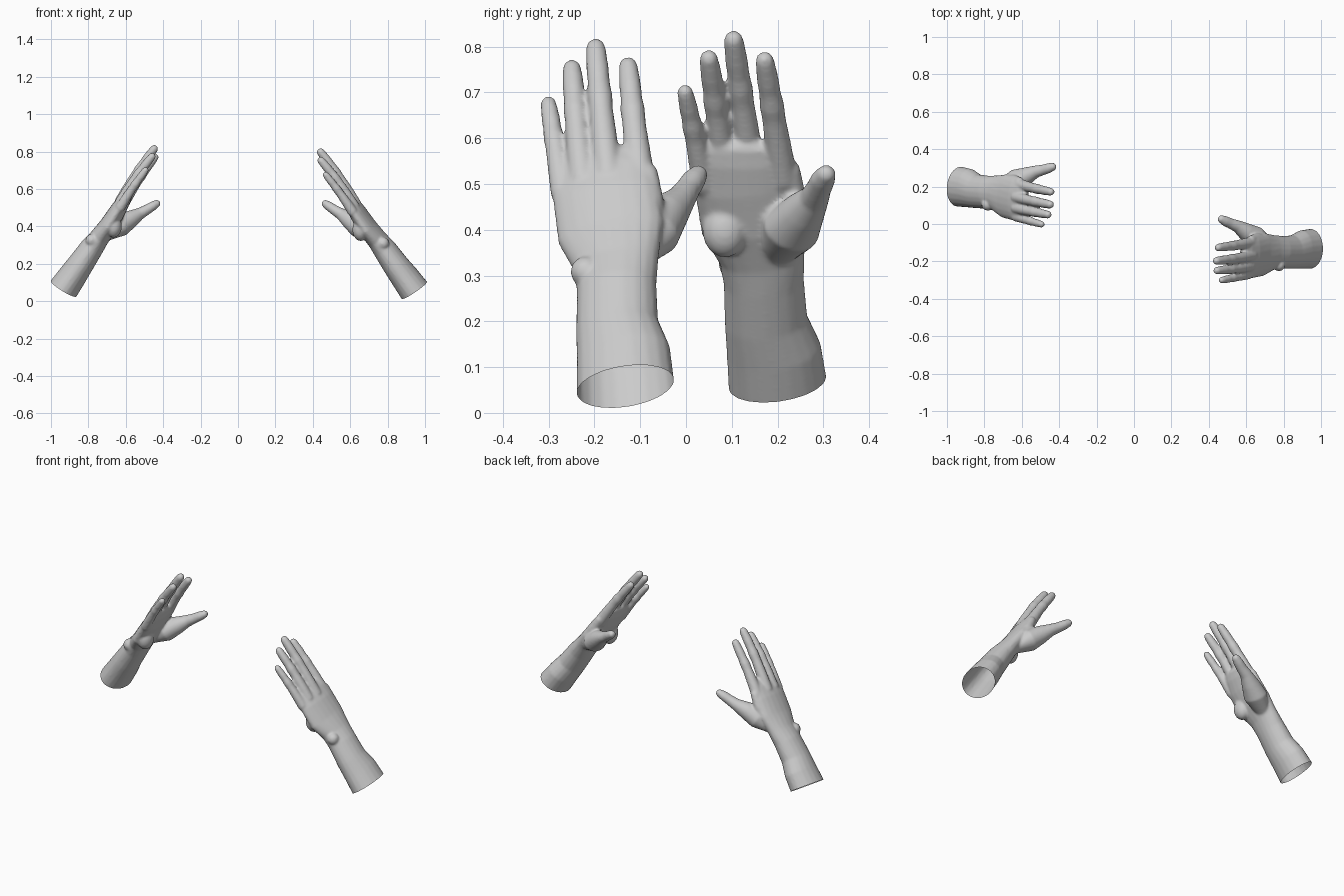
import bpy, bmesh, math
from mathutils import Vector, Matrix

if "Cube" in bpy.data.objects:
    bpy.data.objects.remove(bpy.data.objects["Cube"])

skin = bpy.data.materials.new("pale_grey")
skin.diffuse_color = (0.6, 0.6, 0.6, 1)
skin.use_nodes = True
skin.node_tree.nodes["Principled BSDF"].inputs["Base Color"].default_value = skin.diffuse_color
SIDES = 20


def loft(bm, sections):
    """Closed tube through sections (x, y, z, half width, half thickness) with domed ends."""
    pts = [Vector(s[:3]) for s in sections]
    n = len(pts)
    tans = [(pts[min(i + 1, n - 1)] - pts[max(i - 1, 0)]).normalized() for i in range(n)]
    rings = [(p, t, s[3], s[4]) for p, t, s in zip(pts, tans, sections)]

    def dome(ring, sign):
        p, t, w, h = ring
        return [(p + t * sign * h * math.sin(a), t, w * math.cos(a), h * math.cos(a))
                for a in (0.5, 0.95, 1.35)]

    rings = dome(rings[0], -1)[::-1] + rings + dome(rings[-1], 1)
    loops = []
    for p, t, w, h in rings:
        side = (Vector((0, 1, 0)) - t * t.y).normalized()
        up = t.cross(side)
        loops.append([bm.verts.new(p + side * w * math.cos(a) + up * h * math.sin(a))
                      for a in (2 * math.pi * k / SIDES for k in range(SIDES))])
    for a, b in zip(loops, loops[1:]):
        for k in range(SIDES):
            j = (k + 1) % SIDES
            bm.faces.new((a[k], a[j], b[j], b[k]))
    bm.faces.new(loops[0][::-1])
    bm.faces.new(loops[-1])


def finger(bm, root, tip, r0, r1, bend):
    """Tapered finger, slightly arched, pinched between its joints."""
    root, tip = Vector(root), Vector(tip)
    back = Vector((-0.83, 0, 0.55))
    secs = []
    for f, m in ((0, 1), (.2, 1), (.36, .98), (.48, .96), (.58, 1.06), (.68, .97),
                 (.78, 1.03), (.88, 1.0), (.95, .95)):
        p = root.lerp(tip, f) + back * bend * math.sin(math.pi * f)
        r = (r0 + (r1 - r0) * f) * m
        secs.append((*p, r, r))
    loft(bm, secs)


def ball(bm, pos, r, scale=(1, 1, 1)):
    m = Matrix.Translation(pos) @ Matrix.Diagonal((*scale, 1))
    bmesh.ops.create_uvsphere(bm, u_segments=20, v_segments=12, radius=r, matrix=m)


bm = bmesh.new()
# forearm, wrist and palm
loft(bm, [(-.99, .205, -.01, .108, .083), (-.932, .2, .067, .108, .081),
          (-.885, .192, .135, .104, .076), (-.84, .175, .2, .091, .07),
          (-.782, .17, .285, .088, .063), (-.742, .166, .338, .094, .054),
          (-.69, .15, .407, .118, .05), (-.638, .135, .493, .117, .043),
          (-.602, .133, .55, .106, .033), (-.587, .134, .573, .096, .025)])
# heel of the palm and wrist bone
ball(bm, (-.665, .085, .40), .055, (.8, .9, 1.1))
ball(bm, (-.782, .105, .325), .034)
# four fingers
finger(bm, (-.63, .04, .50), (-.487, -.004, .71), .027, .018, .004)
finger(bm, (-.63, .085, .525), (-.450, .048, .785), .030, .021, .008)
finger(bm, (-.63, .143, .53), (-.438, .102, .828), .031, .022, .008)
finger(bm, (-.62, .212, .51), (-.435, .170, .782), .032, .021, .006)
# thumb and its fleshy base
loft(bm, [(-.69, .205, .36, .045, .035), (-.63, .23, .402, .064, .058),
          (-.572, .258, .44, .047, .047), (-.525, .28, .468, .033, .032),
          (-.485, .29, .490, .028, .027), (-.455, .299, .509, .027, .025),
          (-.435, .306, .521, .022, .021)])
# web between thumb and palm
loft(bm, [(-.67, .22, .42, .045, .035), (-.64, .228, .47, .035, .03),
          (-.61, .222, .53, .028, .024)])
bmesh.ops.recalc_face_normals(bm, faces=bm.faces)
raw = bpy.data.meshes.new("hand_parts")
bm.to_mesh(raw)
bm.free()

# fuse the parts into one soft surface
left = bpy.data.objects.new("left_hand", raw)
bpy.context.collection.objects.link(left)
fuse = left.modifiers.new("fuse", 'REMESH')
fuse.mode = 'VOXEL'
fuse.voxel_size = 0.006
soft = left.modifiers.new("soften", 'SMOOTH')
soft.factor = 0.5
soft.iterations = 6
dg = bpy.context.evaluated_depsgraph_get()
mesh = bpy.data.meshes.new_from_object(left.evaluated_get(dg))
left.modifiers.clear()

# open cut end of the forearm
bm = bmesh.new()
bm.from_mesh(mesh)
bmesh.ops.bisect_plane(bm, geom=bm.verts[:] + bm.edges[:] + bm.faces[:],
                       plane_co=(-.932, .2, .067), plane_no=(.53, -.14, .85),
                       clear_inner=True)
bm.to_mesh(mesh)
mesh.materials.clear()
mesh.materials.append(skin)
left.data = mesh

# opposite hand: mirrored, rolled and shifted
pivot = Vector((.7, .14, .4))
place = (Matrix.Translation(pivot + Vector((0, -.315, -.014)))
         @ Matrix.Rotation(math.radians(-2), 4, (.83, 0, .55))
         @ Matrix.Rotation(math.radians(-11), 4, (-.55, 0, .83))
         @ Matrix.Translation(-pivot) @ Matrix.Diagonal((-1, 1, 1, 1)))
bm.transform(place)
bmesh.ops.reverse_faces(bm, faces=bm.faces)
other = bpy.data.meshes.new("right_hand")
bm.to_mesh(other)
bm.free()
other.materials.append(skin)
right = bpy.data.objects.new("right_hand", other)
bpy.context.collection.objects.link(right)

for ob in (left, right):
    ob.data.polygons.foreach_set("use_smooth", [True] * len(ob.data.polygons))
    ob.data.update()
